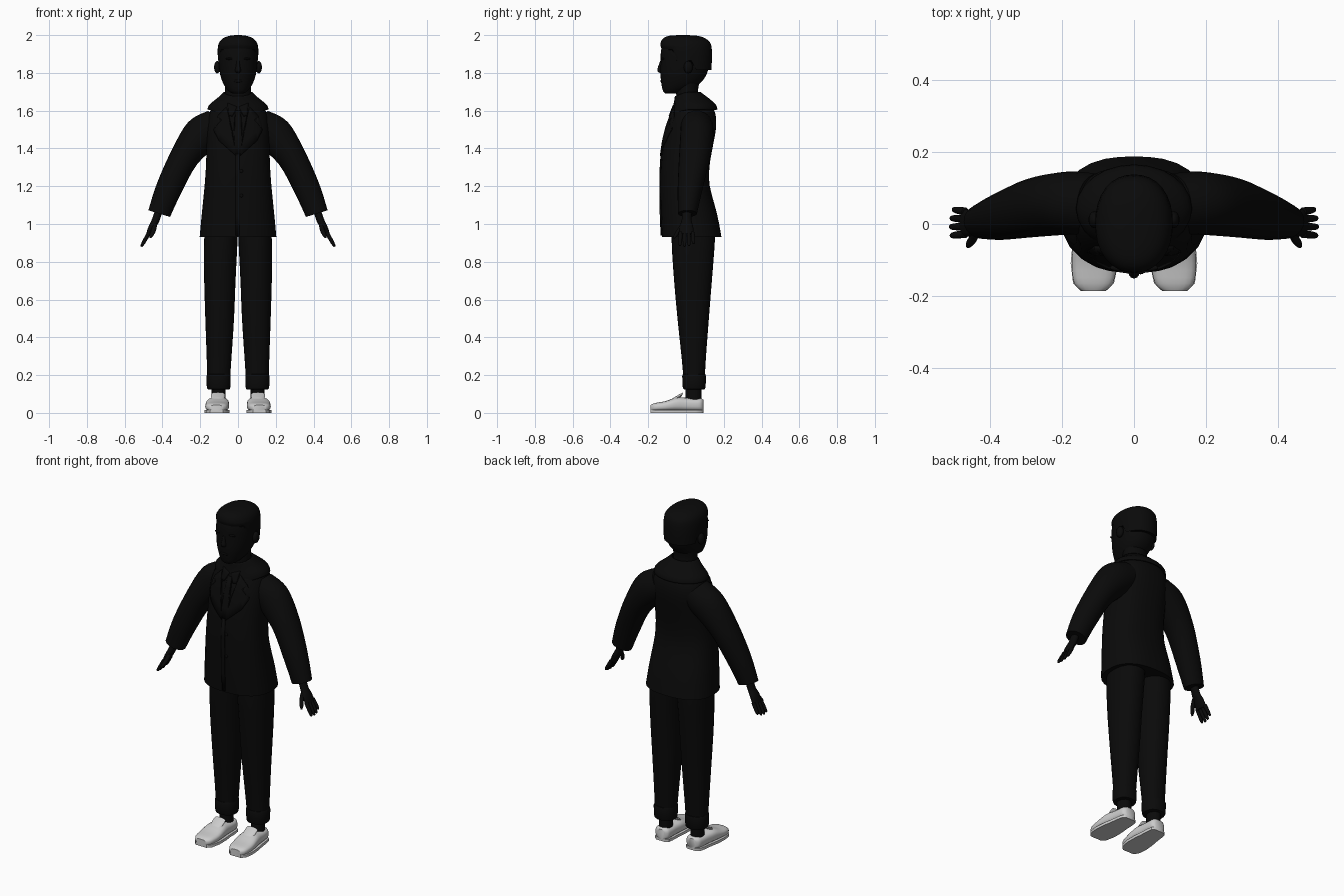
import bpy, bmesh
from math import sin, cos, pi, radians
from mathutils import Vector, Matrix

cube = bpy.data.objects.get("Cube")
if cube:
    bpy.data.objects.remove(cube)


def material(name, rgb):
    m = bpy.data.materials.new(name)
    m.use_nodes = True
    m.diffuse_color = (*rgb, 1)
    m.node_tree.nodes["Principled BSDF"].inputs["Base Color"].default_value = (*rgb, 1)
    return m


BLACK = material("black", (0.003, 0.003, 0.003))
GREY = material("light grey", (0.6, 0.6, 0.6))


def finish(bm, name, mat, mirror=False, thick=0.0, angle=40):
    bmesh.ops.recalc_face_normals(bm, faces=bm.faces)
    me = bpy.data.meshes.new(name)
    bm.to_mesh(me)
    bm.free()
    ob = bpy.data.objects.new(name, me)
    bpy.context.collection.objects.link(ob)
    me.materials.append(mat)
    bpy.ops.object.select_all(action='DESELECT')
    ob.select_set(True)
    bpy.context.view_layer.objects.active = ob
    bpy.ops.object.shade_smooth_by_angle(angle=radians(angle))
    if thick:
        mod = ob.modifiers.new("thickness", 'SOLIDIFY')
        mod.thickness, mod.offset = thick, 0
    if mirror:
        ob.modifiers.new("mirror", 'MIRROR')
    return ob


def smooth_rows(rows, steps):
    """Catmull-Rom interpolation of ring parameters."""
    out = []
    for i in range(len(rows) - 1):
        p = [rows[max(0, min(len(rows) - 1, i + k))] for k in (-1, 0, 1, 2)]
        for s in range(steps):
            t = s / steps
            out.append([0.5 * (2 * b + (c - a) * t + (2 * a - 5 * b + 4 * c - d) * t * t
                        + (3 * b - a - 3 * c + d) * t ** 3) for a, b, c, d in zip(*p)])
    return out + [list(rows[-1])]


def loft(name, rows, mat=BLACK, n=24, steps=3, power=2.0, tilt_x=0, cap=True, **kw):
    """Skin rings of (x, y, z, rx, ry, tilt about y)."""
    bm = bmesh.new()
    rings = []
    for x, y, z, rx, ry, tilt in smooth_rows(rows, steps):
        turn = Matrix.Rotation(radians(tilt), 3, 'Y') @ Matrix.Rotation(radians(tilt_x), 3, 'X')
        ring = []
        for k in range(n):
            c, s = cos(2 * pi * k / n), sin(2 * pi * k / n)
            size = (abs(c) ** power + abs(s) ** power) ** (-1 / power)
            ring.append(bm.verts.new(Vector((x, y, z)) + turn @ Vector((c * rx * size, s * ry * size, 0))))
        rings.append(ring)
    for a, b in zip(rings, rings[1:]):
        for k in range(n):
            bm.faces.new((a[k], a[(k + 1) % n], b[(k + 1) % n], b[k]))
    if cap:
        bm.faces.new(rings[0])
        bm.faces.new(rings[-1])
    return finish(bm, name, mat, **kw)


def upright(rows):
    """Turn (z, half width, front y, back y) into ring rows."""
    return [(0, (f + b) / 2, z, w, (b - f) / 2, 0) for z, w, f, b in rows]


def ball(name, centre, scale, **kw):
    bm = bmesh.new()
    bmesh.ops.create_uvsphere(bm, u_segments=14, v_segments=8, radius=1)
    bmesh.ops.scale(bm, vec=scale, verts=bm.verts)
    bmesh.ops.translate(bm, vec=centre, verts=bm.verts)
    return finish(bm, name, BLACK, **kw)


# Jacket body
JACKET = upright([
    (0.93, 0.203, -0.128, 0.188), (1.05, 0.192, -0.133, 0.165), (1.2, 0.177, -0.136, 0.126),
    (1.3, 0.170, -0.134, 0.124), (1.4, 0.167, -0.125, 0.140), (1.5, 0.168, -0.105, 0.158),
    (1.57, 0.158, -0.082, 0.158), (1.62, 0.132, -0.062, 0.14), (1.66, 0.085, -0.045, 0.1)])
JP = 2.5
loft("jacket", JACKET, n=32, power=JP)


def front_y(x, z):
    """Front surface of the jacket."""
    rows = smooth_rows(JACKET, 3)
    for a, b in zip(rows, rows[1:]):
        if a[2] <= z <= b[2]:
            t = (z - a[2]) / (b[2] - a[2])
            y, w, d = [a[i] + t * (b[i] - a[i]) for i in (1, 3, 4)]
            return y - d * max(0, 1 - min(1, abs(x) / w) ** JP) ** (1 / JP)
    return rows[-1][1]


def plate(name, outline, lift=0.005, **kw):
    """Thin panel lying on the jacket front."""
    bm = bmesh.new()
    bm.faces.new([bm.verts.new((x, 0, z)) for x, z in outline])
    bmesh.ops.triangulate(bm, faces=bm.faces)
    bmesh.ops.subdivide_edges(bm, edges=bm.edges, cuts=3, use_grid_fill=True)
    for v in bm.verts:
        v.co.y = front_y(v.co.x, v.co.z) - lift
    return finish(bm, name, BLACK, thick=0.008, **kw)


plate("lapel", [(0.06, 1.62), (0.11, 1.57), (0.085, 1.55), (0.13, 1.5), (0.1, 1.44), (0.01, 1.36),
                (0.03, 1.48)], mirror=True)
plate("tie", [(-0.014, 1.6), (0.014, 1.6), (0.02, 1.5), (0.02, 1.37), (-0.02, 1.37), (-0.02, 1.5)], 0.003)
plate("front_edge", [(-0.012, 0.94), (0.008, 0.94), (0.008, 1.37), (-0.012, 1.37)], 0.002)
plate("shirt_collar", [(0.005, 1.62), (0.055, 1.64), (0.05, 1.575), (0.03, 1.57)], 0.007, mirror=True)
for z in (1.15, 1.28):
    ball("button", (0.018, front_y(0.018, z), z), (0.009, 0.005, 0.009))

# Wide turned-down collar, dipping towards the front
collar = loft("collar", upright([(1.605, 0.158, -0.075, 0.162), (1.63, 0.148, -0.07, 0.155),
                                 (1.665, 0.105, -0.06, 0.115), (1.695, 0.074, -0.055, 0.075)]),
              cap=False, thick=0.008)
for v in collar.data.vertices:
    v.co.z += min(0, v.co.y) * 0.35

# Sleeves
loft("sleeve", [
    (0.1, 0.055, 1.53, 0.09, 0.085, -50), (0.185, 0.058, 1.478, 0.1, 0.088, -38),
    (0.284, 0.045, 1.353, 0.077, 0.082, -29), (0.366, 0.022, 1.187, 0.069, 0.066, -21),
    (0.417, 0.008, 1.055, 0.06, 0.05, -17)], steps=4, mirror=True)

# Hands
loft("palm", [(0.42, 0.006, 1.07, 0.02, 0.026, -17), (0.436, 0.003, 1.02, 0.02, 0.026, -17),
              (0.455, 0.002, 0.985, 0.018, 0.036, -20), (0.474, 0.003, 0.945, 0.013, 0.038, -22)],
     n=16, mirror=True)
for i, (name, length) in enumerate([("index", 0.95), ("middle", 1.0), ("ring", 0.95), ("little", 0.8)]):
    y = -0.028 + 0.021 * i
    loft(name + "_finger", [
        (0.47 + 0.042 * length * t, y * (1 + 0.15 * t), 0.955 - 0.075 * length * t, r, r, -25)
        for t, r in ((0, 0.011), (0.5, 0.0105), (0.9, 0.008), (1, 0.003))], n=10, steps=2, mirror=True)
loft("thumb", [(0.44, -0.015, 1.0, 0.013, 0.014, -10), (0.447, -0.038, 0.965, 0.012, 0.013, -10),
               (0.458, -0.054, 0.94, 0.01, 0.011, -10), (0.464, -0.062, 0.925, 0.004, 0.005, -10)],
     n=10, mirror=True)

# Trousers with turned-up cuffs, and ankles
loft("trouser_leg", [
    (0.088, 0.04, 0.97, 0.088, 0.115, 0), (0.092, 0.038, 0.88, 0.088, 0.113, 0),
    (0.096, 0.037, 0.7, 0.083, 0.1, 0), (0.097, 0.038, 0.5, 0.076, 0.083, 0),
    (0.1, 0.041, 0.3, 0.066, 0.065, 0), (0.102, 0.043, 0.18, 0.06, 0.056, 0)], mirror=True, power=2.3)
loft("trouser_cuff", [
    (0.102, 0.043, 0.125, 0.056, 0.054, 0), (0.103, 0.043, 0.135, 0.062, 0.06, 0),
    (0.103, 0.043, 0.195, 0.064, 0.063, 0), (0.102, 0.043, 0.206, 0.057, 0.056, 0)],
     mirror=True, power=2.3, steps=2)
loft("ankle", [(0.104, 0.04, 0.06, 0.037, 0.042, 0), (0.104, 0.04, 0.14, 0.037, 0.042, 0)],
     steps=1, mirror=True)

# Shoes: rounded upper, flat sole and raised tongue
SHOE = [(-0.187, 0.032, 0.042), (-0.165, 0.054, 0.052), (-0.11, 0.063, 0.062), (-0.05, 0.06, 0.082),
        (0.0, 0.053, 0.08), (0.05, 0.049, 0.077), (0.08, 0.043, 0.077), (0.093, 0.026, 0.068)]
shift = lambda y: 0.106 - 0.04 * y
loft("shoe_upper", [(shift(y), y, h / 2 + 0.004, w, h / 2 - 0.004, 0) for y, w, h in SHOE],
     GREY, tilt_x=90, power=2.9, mirror=True)
bm = bmesh.new()
edge = [(shift(y) + w + 0.003, y) for y, w, h in SHOE] + [(shift(y) - w - 0.003, y) for y, w, h in SHOE[::-1]]
base = bm.faces.new([bm.verts.new((x, y, 0)) for x, y in edge])
top = bmesh.ops.extrude_face_region(bm, geom=[base])
bmesh.ops.translate(bm, vec=(0, 0, 0.016), verts=[v for v in top["geom"] if isinstance(v, bmesh.types.BMVert)])
finish(bm, "shoe_sole", GREY, mirror=True)
loft("shoe_tongue", [(0.106, -0.075, 0.066, 0.03, 0.012, 0), (0.106, -0.04, 0.085, 0.037, 0.014, 0),
                     (0.106, -0.018, 0.1, 0.036, 0.01, 0)], GREY, tilt_x=70, mirror=True, n=16)

# Neck and head
loft("neck", upright([(1.58, 0.075, -0.05, 0.085), (1.66, 0.069, -0.05, 0.068),
                      (1.72, 0.069, -0.055, 0.065), (1.78, 0.075, -0.06, 0.08)]))
loft("head", upright([
    (1.692, 0.03, -0.112, -0.05), (1.705, 0.052, -0.122, -0.005), (1.74, 0.076, -0.13, 0.068),
    (1.79, 0.094, -0.135, 0.108), (1.86, 0.103, -0.134, 0.127), (1.92, 0.102, -0.132, 0.131),
    (1.965, 0.085, -0.115, 0.11), (1.985, 0.05, -0.07, 0.07)]), n=32, power=2.2)

# Short hair, lower at the back than over the brow
hair = loft("hair", upright([
    (1.865, 0.105, -0.128, 0.134), (1.92, 0.108, -0.134, 0.138), (1.96, 0.1, -0.134, 0.128),
    (1.985, 0.076, -0.118, 0.098), (1.997, 0.04, -0.085, 0.055), (2.0, 0.01, -0.03, 0.0)]), n=32, power=2.2)
for v in hair.data.vertices:
    low = max(0, (1.95 - v.co.z) / 0.085)
    if v.co.y < -0.05:
        v.co.z += 0.06 * low
    elif v.co.y > 0.05:
        v.co.z -= 0.05 * low

# Face details
loft("nose", [(0, -0.128, 1.865, 0.008, 0.008, 0), (0, -0.134, 1.835, 0.011, 0.013, 0),
              (0, -0.134, 1.812, 0.016, 0.018, 0), (0, -0.13, 1.8, 0.01, 0.01, 0)], n=12)
ball("ear", (0.11, 0.012, 1.83), (0.017, 0.024, 0.033), mirror=True)
ball("brow", (0.042, -0.122, 1.875), (0.026, 0.009, 0.006), mirror=True)
ball("lips", (0, -0.128, 1.757), (0.026, 0.007, 0.008))
